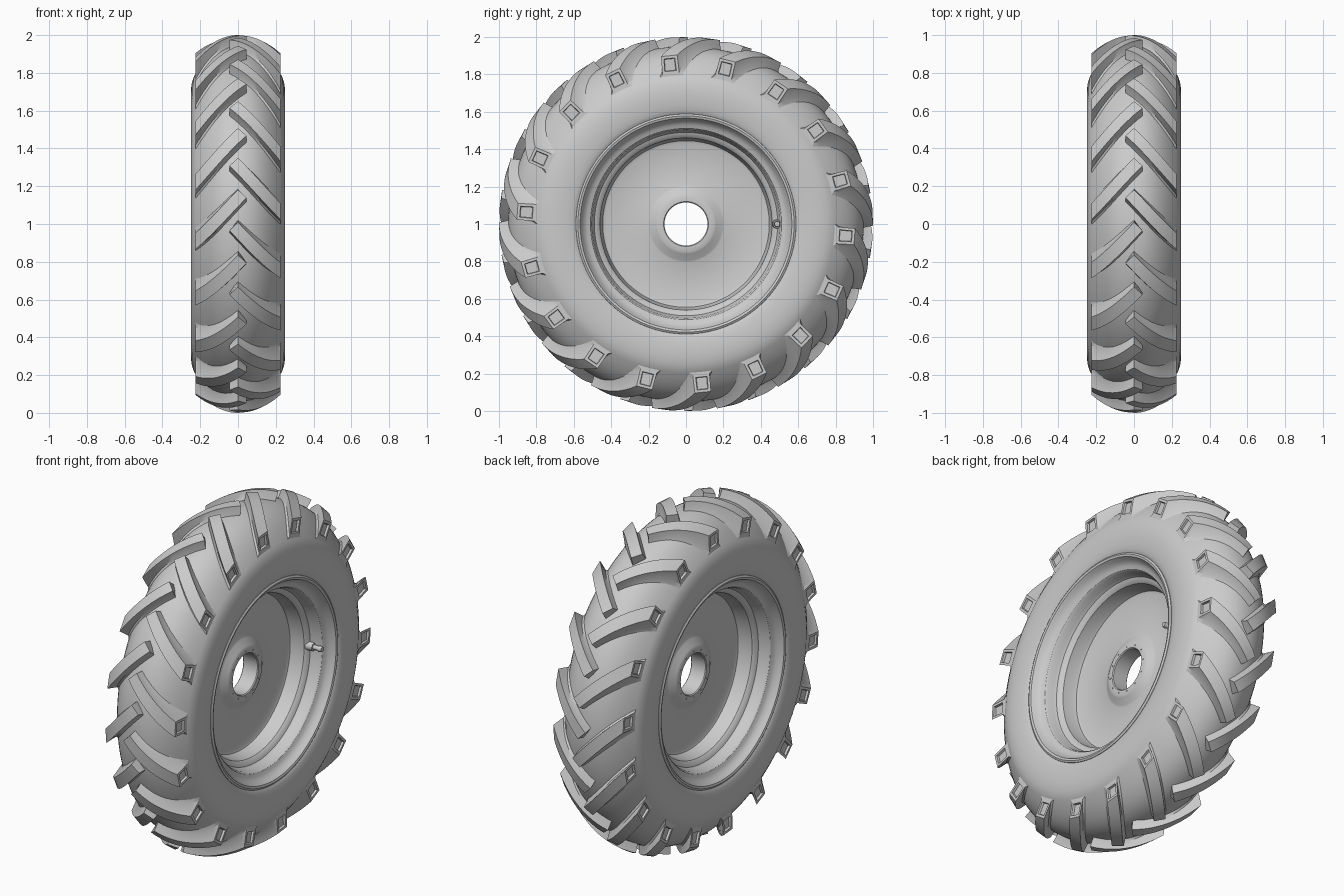
import bpy, bmesh
from math import sin, cos, pi, radians

cube = bpy.data.objects.get("Cube")
if cube:
    bpy.data.objects.remove(cube, do_unlink=True)

grey = bpy.data.materials.new("plain grey")
grey.use_nodes = True
grey.diffuse_color = (0.6, 0.6, 0.6, 1)
grey.node_tree.nodes["Principled BSDF"].inputs["Base Color"].default_value = (0.6, 0.6, 0.6, 1)

LUGS = 18
EDGE = 0.225          # half width of the tread


def crown(x):
    """Radius of the lug tops across the tread."""
    return 1 - 1.88 * x * x


def carcass(x):
    """Radius of the tyre surface between the lugs."""
    return crown(x) - 0.05 - 0.06 * (abs(x) / EDGE) ** 3


def polar(x, r, a):
    """Point at radius r and angle a around the axle."""
    return (x, r * cos(a), 1 + r * sin(a))


def finish(name, bm, angle=30):
    bmesh.ops.recalc_face_normals(bm, faces=bm.faces)
    mesh = bpy.data.meshes.new(name)
    bm.to_mesh(mesh)
    bm.free()
    ob = bpy.data.objects.new(name, mesh)
    bpy.context.collection.objects.link(ob)
    mesh.materials.append(grey)
    bpy.ops.object.select_all(action='DESELECT')
    bpy.context.view_layer.objects.active = ob
    ob.select_set(True)
    bpy.ops.object.shade_smooth_by_angle(angle=radians(angle))
    return ob


def lathe(name, profile, closed, steps=128):
    """Revolve (x, radius) points around the axle."""
    bm = bmesh.new()
    rings = [[bm.verts.new(polar(x, r, 2 * pi * i / steps)) for x, r in profile]
             for i in range(steps)]
    n = len(profile)
    for i in range(steps):
        a, b = rings[i], rings[(i + 1) % steps]
        for j in range(n if closed else n - 1):
            k = (j + 1) % n
            bm.faces.new((a[j], a[k], b[k], b[j]))
    return finish(name, bm)


def mirrored(half):
    return half + [(-x, r) for x, r in reversed(half)]


# Tyre body: bead, bulged sidewall, rounded tread
side = [(0.222, 0.575), (0.235, 0.59), (0.242, 0.61), (0.247, 0.64), (0.25, 0.68),
        (0.249, 0.715), (0.244, 0.75), (0.235, 0.777)]
tread = [(EDGE * (1 - i / 10), carcass(EDGE * (1 - i / 10))) for i in range(10)]
half = side + tread
lathe("tyre", half + [(0, carcass(0))] + [(-x, r) for x, r in reversed(half)], False)

# Rim: flange, bead seat, stepped barrel, dished disc and bored hub
rim = [(0.21, 0.592), (0.236, 0.588), (0.242, 0.578), (0.238, 0.566), (0.222, 0.556),
       (0.205, 0.545), (0.195, 0.53), (0.188, 0.512), (0.175, 0.503), (0.14, 0.498),
       (0.125, 0.49), (0.118, 0.472), (0.105, 0.46), (0.045, 0.452), (0.026, 0.445),
       (0.02, 0.43), (0.02, 0.205), (0.024, 0.195), (0.045, 0.16), (0.05, 0.15),
       (0.05, 0.12), (0.045, 0.115)]
lathe("rim", mirrored(rim), True)


# Tread lugs: tapered diagonal bars with a pocket in each shoulder end
def lug_row(name, s, offset):
    bm = bmesh.new()
    caps = []
    steps = 12
    for k in range(LUGS):
        turn = 2 * pi * k / LUGS + radians(offset)
        sections = []
        for i in range(steps + 1):
            t = i / steps
            xa, xb = EDGE * t, -0.045 + (EDGE + 0.045) * t
            aa, ab = radians(13.5 * t), radians(2.5 + 16.5 * t)

            def pt(x, r, a):
                return bm.verts.new(polar(s * x, r, turn + a))
            flare = 0.018 + 0.03 * t
            sections.append([
                pt(xa, carcass(xa) - 0.012, aa - flare),
                pt(xa, carcass(xa) + 0.014, aa - 0.008),
                pt(xa, crown(xa), aa),
                pt(xb, crown(xb), ab),
                pt(xb, carcass(xb) + 0.014, ab + 0.008),
                pt(xb, carcass(xb) - 0.012, ab + flare)])
        for p, q in zip(sections, sections[1:]):
            for j in range(5):
                bm.faces.new((p[j], p[j + 1], q[j + 1], q[j]))
        for n, sec in enumerate((sections[0], sections[-1])):
            bm.faces.new((sec[0], sec[1], sec[4], sec[5]))
            cap = bm.faces.new(sec[1:5])
            if n:
                caps.append(cap)
    bmesh.ops.recalc_face_normals(bm, faces=bm.faces)
    bmesh.ops.inset_individual(bm, faces=caps, thickness=0.02, depth=0)
    bmesh.ops.inset_individual(bm, faces=caps, thickness=0.004, depth=-0.012)
    finish(name, bm)


lug_row("left_lugs", 1, 179.5)
lug_row("right_lugs", -1, 169.5)


# Small turned parts lying along the axle direction
def peg(name, x0, x1, r0, r1, y, z, sides=20):
    bpy.ops.mesh.primitive_cone_add(vertices=sides, radius1=r0, radius2=r1, depth=x1 - x0,
                                    location=((x0 + x1) / 2, y, z), rotation=(0, pi / 2, 0))
    ob = bpy.context.object
    ob.name = name
    ob.data.materials.append(grey)
    bpy.ops.object.shade_smooth_by_angle(angle=radians(40))


# Valve stem
peg("valve_base", 0.11, 0.15, 0.026, 0.022, 0.487, 1)
peg("valve_stem", 0.15, 0.185, 0.013, 0.013, 0.487, 1)
peg("valve_cap", 0.185, 0.205, 0.017, 0.014, 0.487, 1)

# Hub studs on both faces
for i in range(12):
    a = 2 * pi * i / 12
    for s in (-1, 1):
        x = s * 0.05
        peg("hub_stud", x - 0.003, x + 0.003, 0.004, 0.004, 0.135 * cos(a), 1 + 0.135 * sin(a), 8)
